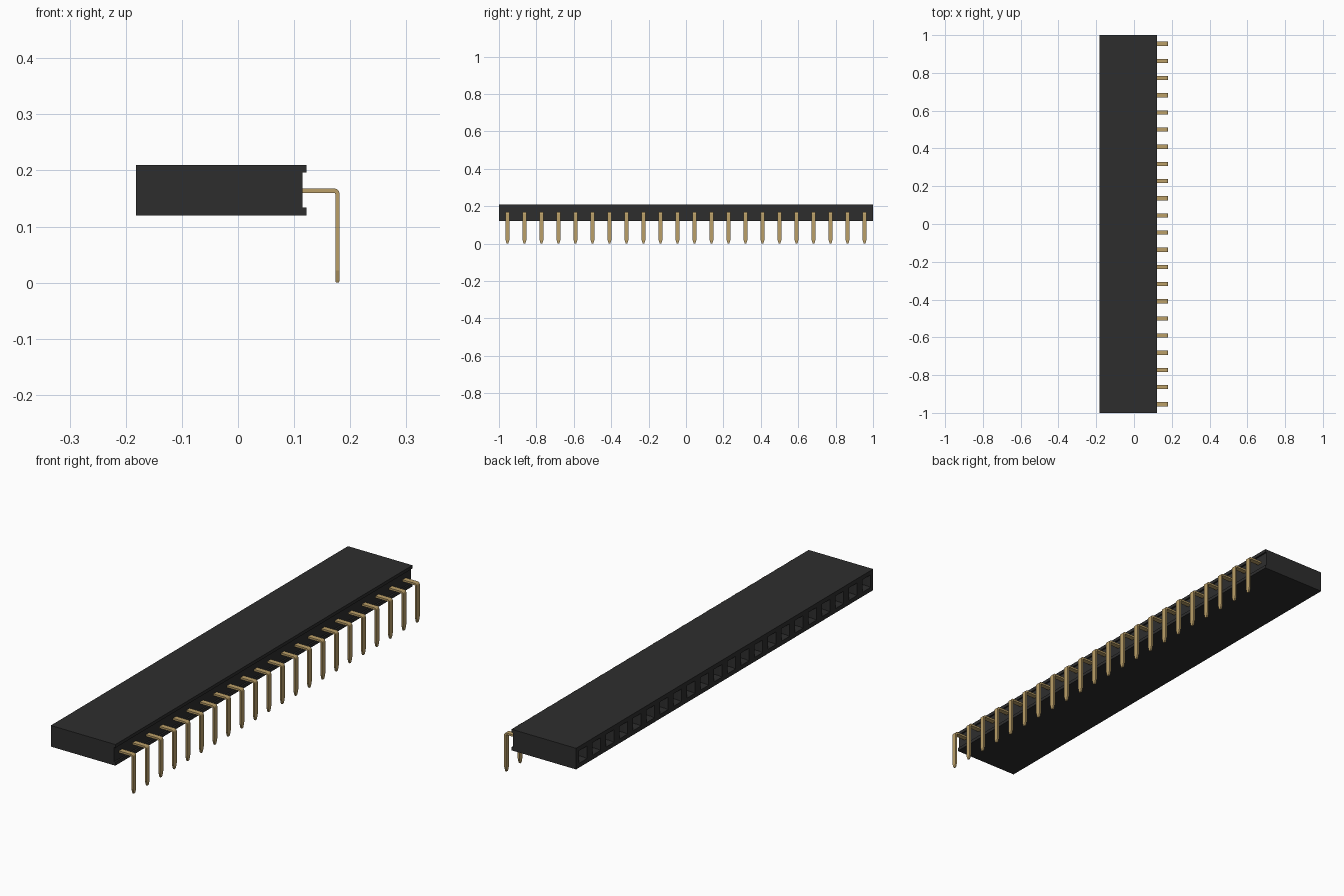
import bpy, bmesh

cube = bpy.data.objects.get("Cube")
if cube:
    bpy.data.objects.remove(cube, do_unlink=True)

COUNT = 22
PITCH = 2.0 / COUNT


def make_material(name, colour):
    mat = bpy.data.materials.new(name)
    mat.use_nodes = True
    mat.diffuse_color = colour
    mat.node_tree.nodes["Principled BSDF"].inputs["Base Color"].default_value = colour
    return mat


def finish(name, bm, mat):
    bmesh.ops.recalc_face_normals(bm, faces=bm.faces)
    mesh = bpy.data.meshes.new(name)
    bm.to_mesh(mesh)
    bm.free()
    mesh.materials.append(mat)
    obj = bpy.data.objects.new(name, mesh)
    bpy.context.collection.objects.link(obj)
    return obj


black = make_material("black plastic", (0.027, 0.027, 0.027, 1))
gold = make_material("gold metal", (0.50, 0.35, 0.14, 1))

# Housing: channelled profile swept along y, one segment per contact
profile = [(-0.182, 0.12), (0.122, 0.12), (0.122, 0.134), (0.115, 0.134),
           (0.115, 0.196), (0.122, 0.196), (0.122, 0.21), (-0.182, 0.21)]
bm = bmesh.new()
rings = [[bm.verts.new((x, -1 + i * PITCH, z)) for x, z in profile]
         for i in range(COUNT + 1)]
for a, b in zip(rings, rings[1:]):
    for k in range(len(profile)):
        n = (k + 1) % len(profile)
        bm.faces.new((a[k], a[n], b[n], b[k]))
bm.faces.new(rings[0])
bm.faces.new(rings[-1])
bmesh.ops.recalc_face_normals(bm, faces=bm.faces)

# Sockets: bevelled mouth, then a deep square hole in each mating-face cell
mouths = [f for f in bm.faces if f.normal.x < -0.9]
bmesh.ops.inset_individual(bm, faces=mouths, thickness=0.026)
bmesh.ops.inset_individual(bm, faces=mouths, thickness=0.008, depth=-0.010)
bmesh.ops.inset_individual(bm, faces=mouths, thickness=0.0005, depth=-0.12)
finish("housing", bm, black)

# Pin: flat strip with a right-angle bend and tapered tip
# each station: outer x, outer z, inner x, inner z, half width
stations = [(0.110, 0.168, 0.110, 0.160, 0.011),
            (0.172, 0.168, 0.171, 0.160, 0.011),
            (0.1765, 0.1665, 0.1725, 0.1595, 0.011),
            (0.1797, 0.1632, 0.1733, 0.1585, 0.011),
            (0.181, 0.159, 0.1735, 0.157, 0.011),
            (0.181, 0.022, 0.1735, 0.022, 0.011),
            (0.181, 0.005, 0.1735, 0.005, 0.006),
            (0.180, 0.0, 0.1745, 0.0, 0.004)]


def build_pin(index):
    y = -1 + (index + 0.5) * PITCH
    bm = bmesh.new()
    loops = [[bm.verts.new(p) for p in ((ox, y - w, oz), (ox, y + w, oz),
                                        (ix, y + w, iz), (ix, y - w, iz))]
             for ox, oz, ix, iz, w in stations]
    for a, b in zip(loops, loops[1:]):
        for k in range(4):
            n = (k + 1) % 4
            bm.faces.new((a[k], a[n], b[n], b[k]))
    bm.faces.new(loops[0])
    bm.faces.new(loops[-1])
    finish(f"pin_{index + 1:02d}", bm, gold)


for i in range(COUNT):
    build_pin(i)
